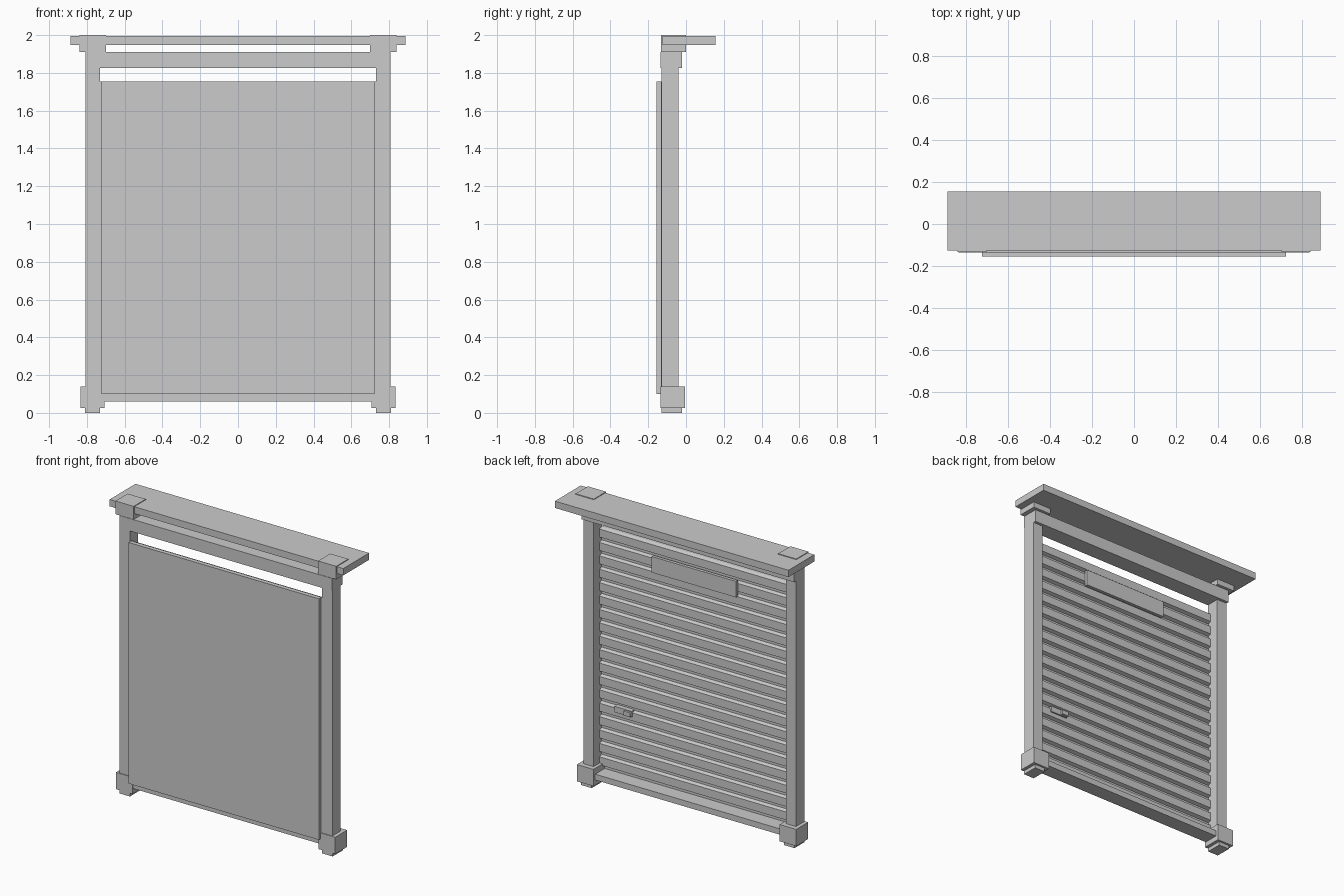
import bpy, bmesh

if "Cube" in bpy.data.objects:
    bpy.data.objects.remove(bpy.data.objects["Cube"])

def box(name, x, y, z):
    """Axis-aligned box from (min, max) ranges."""
    bm = bmesh.new()
    bmesh.ops.create_cube(bm, size=1)
    for v in bm.verts:
        v.co = [(r[0] + r[1]) / 2 + c * (r[1] - r[0]) for r, c in zip((x, y, z), v.co)]
    return finish(name, bm)

def finish(name, bm):
    bmesh.ops.recalc_face_normals(bm, faces=bm.faces)
    me = bpy.data.meshes.new(name)
    bm.to_mesh(me)
    bm.free()
    ob = bpy.data.objects.new(name, me)
    bpy.context.collection.objects.link(ob)
    return ob

def pair(name, x, y, z):
    """Same box on the right and left side."""
    box(name + "_right", x, y, z)
    box(name + "_left", (-x[1], -x[0]), y, z)

# Frame: roof board, header, sill
box("roof_board", (-0.887, 0.887), (-0.125, 0.155), (1.948, 1.995))
box("header_beam", (-0.807, 0.807), (-0.135, -0.02), (1.825, 1.91))
box("sill", (-0.73, 0.73), (-0.128, -0.025), (0.06, 0.10))

# Posts and corner blocks
pair("post", (0.73, 0.807), (-0.13, -0.04), (0.14, 1.825))
pair("top_corner_block", (0.70, 0.838), (-0.132, 0.0), (1.91, 2.0))
pair("bottom_corner_block", (0.707, 0.833), (-0.135, -0.006), (0.025, 0.14))
pair("foot", (0.73, 0.81), (-0.13, -0.02), (0.0, 0.025))

# Flat front panel
box("front_panel", (-0.722, 0.722), (-0.155, -0.13), (0.10, 1.755))

# Slatted back of the door: toothed profile extruded across the width
COUNT, Z0, Z1, BASE, RIDGE = 18, 0.10, 1.755, -0.128, -0.105
pitch = (Z1 - Z0) / COUNT
profile = [(-0.132, Z0)]
for i in range(COUNT):
    z = Z0 + i * pitch
    profile += [(BASE, z), (BASE, z + pitch * 0.2),
                (RIDGE, z + pitch * 0.3), (RIDGE, z + pitch * 0.9)]
profile += [(BASE, Z1), (-0.132, Z1)]
bm = bmesh.new()
face = bm.faces.new([bm.verts.new((-0.73, y, z)) for y, z in profile])
ext = bmesh.ops.extrude_face_region(bm, geom=[face])
bmesh.ops.translate(bm, vec=(1.46, 0, 0),
                    verts=[g for g in ext["geom"] if isinstance(g, bmesh.types.BMVert)])
finish("door_slats", bm)

# Blank plate and pull handle on the back
box("back_plate", (-0.32, 0.32), (-0.107, -0.085), (1.565, 1.675))
box("handle_base", (0.48, 0.61), (-0.128, -0.095), (0.525, 0.565))
box("handle_grip", (0.48, 0.53), (-0.095, -0.08), (0.53, 0.56))
